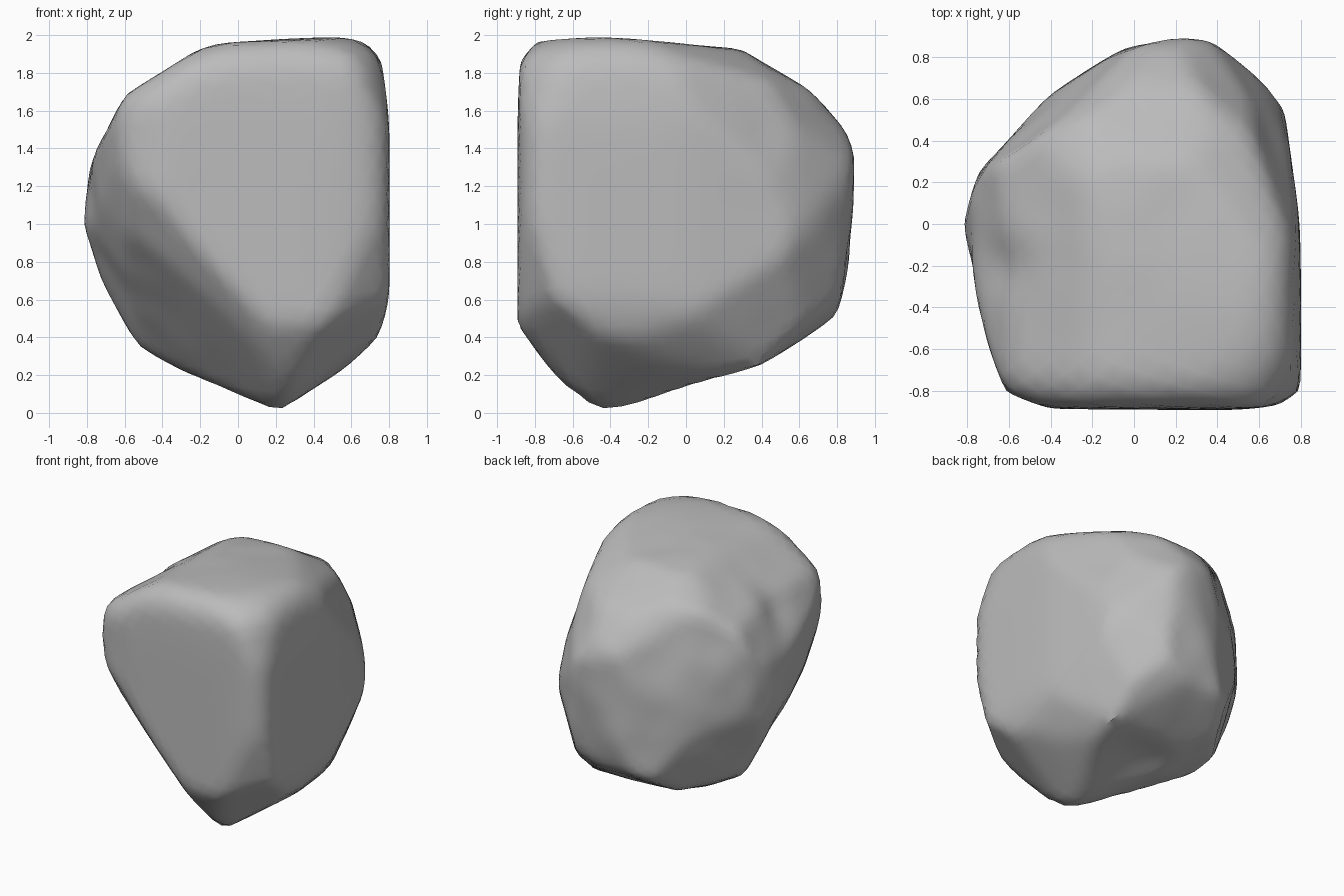
import bpy, bmesh, math
from mathutils import Vector, noise

if "Cube" in bpy.data.objects:
    bpy.data.objects.remove(bpy.data.objects["Cube"], do_unlink=True)

# Directions in which the stone's outlines lie
X, Y, Z = Vector((1, 0, 0)), Vector((0, 1, 0)), Vector((0, 0, 1))
turn = math.radians(35)
along = X * math.cos(turn) + Y * math.sin(turn)
away = Y * math.cos(turn) - X * math.sin(turn)
back_right, back_left = (X + Y).normalized(), (Y - X).normalized()
lift, tilt = math.cos(math.radians(30)), math.sin(math.radians(30))

# Outline points around the stone's middle, one profile per cutting direction
front_profile = [(-.82, 0), (-.78, .33), (-.6, .68), (-.22, .92), (-.09, .96), (.54, 1), (.69, .96),
                 (.76, .87), (.81, .5), (.81, -.35), (.78, -.5), (.73, -.63), (.55, -.79), (.22, -1),
                 (-.42, -.74), (-.5, -.7), (-.7, -.36)]
side_profile = [(-.9, -.52), (-.9, .6), (-.88, .86), (-.79, .97), (-.45, 1), (.3, .92), (.68, .69),
                (.85, .5), (.9, .36), (.86, -.2), (.81, -.45), (.74, -.57), (.45, -.74), (-.3, -.97),
                (-.47, -1), (-.62, -.92)]
plan_profile = [(-.82, 0), (-.74, .25), (-.45, .59), (-.08, .83), (.05, .87), (.22, .91), (.38, .87),
                (.65, .66), (.72, .56), (.8, 0), (.81, -.65), (.8, -.8), (.7, -.87), (.5, -.9),
                (-.4, -.89), (-.62, -.81), (-.7, -.6)]
rising_profile = [(-.99, .25), (-.93, .47), (-.59, .71), (-.11, .94), (.1, .97), (.59, .84), (.81, .52),
                  (.91, .09), (.91, -.11), (.66, -.64), (.43, -.87), (-.08, -1.11), (-.19, -1.07),
                  (-.34, -.93), (-.63, -.44), (-.94, .02)]
falling_profile = [(-.92, -.07), (-.84, .29), (-.59, .94), (-.4, 1.17), (-.19, 1.27), (0, 1.29),
                   (.29, 1.26), (.7, 1), (.94, .72), (.99, .5), (.81, -.04), (.41, -.74), (-.06, -.86),
                   (-.33, -.79), (-.63, -.69), (-.78, -.57)]
under_profile = [(-1.14, .41), (-1, .78), (-.85, .9), (-.65, .99), (-.42, 1.01), (.09, 1), (.29, .96),
                 (.47, .84), (.6, .68), (.72, .14), (.73, -.11), (.54, -.64), (.39, -.75),
                 (-.28, -.94), (-.55, -.95), (-.96, -.64), (-1.14, .04)]


def cutting_planes(profile, right, up):
    """One plane through each side of an outline, as (normal, distance)."""
    points = [right * a + up * b for a, b in profile]
    axis = right.cross(up)
    for start, end in zip(points, points[1:] + points[:1]):
        normal = (end - start).cross(axis).normalized()
        if normal.dot(start + end) < 0:
            normal.negate()
        yield normal, max(normal.dot(p) for p in points)


planes = []
for profile, right, up in [
    (front_profile, X, Z),
    (side_profile, Y, Z),
    (plan_profile, X, Y),
    (rising_profile, along, Z * lift + away * tilt),
    (falling_profile, -along, Z * lift - away * tilt),
    (under_profile, back_left, Z * lift + back_right * tilt),
]:
    planes.extend(cutting_planes(profile, right, up))

# Broken corners low on the front
planes.append((Vector((-.62, -.5, -.6)).normalized(), .71))
planes.append((Vector((.57, -.47, -.67)).normalized(), 1.04))

# Shallow hollows: place, reach, depth
hollows = [
    (Vector((-.62, -.23, .62)), .15, .04),
    (Vector((.66, .5, .5)), .2, .015),
    (Vector((.1, .1, -.8)), .32, .05),
]


def stone_point(direction, sharpness=110):
    """Chisel a sphere direction back to the nearest plane, softly rounded."""
    total = sum(max(direction.dot(n) / h, 0) ** sharpness for n, h in planes)
    point = direction * total ** (-1 / sharpness)
    dent = sum(depth * math.exp(-((point - place).length / reach) ** 2)
               for place, reach, depth in hollows)
    # The back and left are rougher than the flat front and right faces
    rough = .012 * max(0, min(1, .6 + direction.dot(back_left)))
    return point + direction * (rough * noise.noise(point * 4) - dent)


# Stone body, standing on the ground
mesh = bpy.data.meshes.new("stone")
bm = bmesh.new()
bmesh.ops.create_icosphere(bm, subdivisions=5, radius=1)
for vert in bm.verts:
    vert.co = stone_point(vert.co.normalized()) + Z
bm.to_mesh(mesh)
bm.free()

stone = bpy.data.objects.new("stone", mesh)
bpy.context.collection.objects.link(stone)

# Plain grey stone colour
grey = bpy.data.materials.new("stone_grey")
grey.use_nodes = True
colour = (.5, .5, .5, 1)
grey.diffuse_color = colour
grey.node_tree.nodes["Principled BSDF"].inputs["Base Color"].default_value = colour
mesh.materials.append(grey)

bpy.ops.object.select_all(action='DESELECT')
stone.select_set(True)
bpy.context.view_layer.objects.active = stone
bpy.ops.object.shade_smooth_by_angle(angle=math.radians(35))
